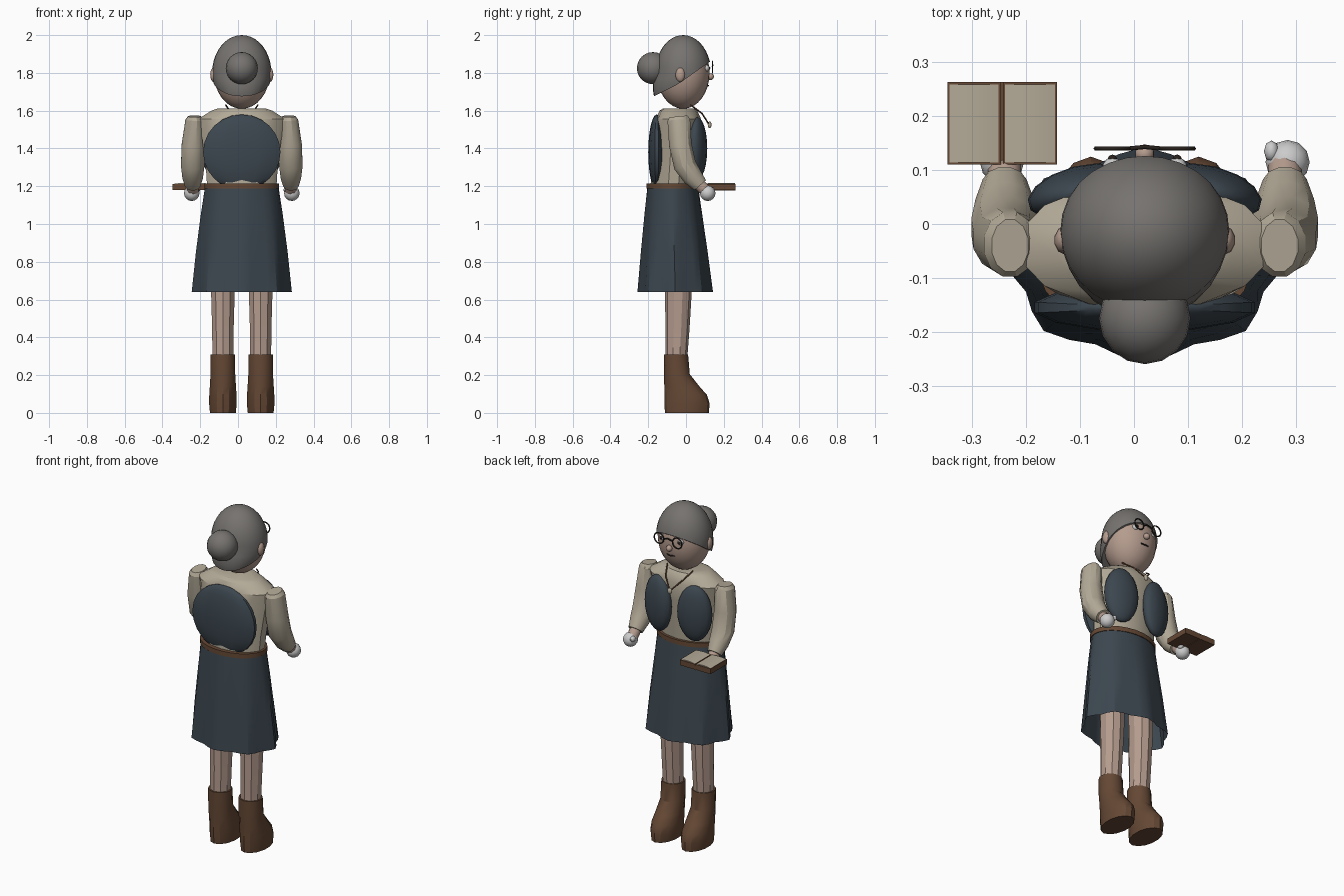
import bpy, bmesh, math
from mathutils import Vector, Matrix

if "Cube" in bpy.data.objects:
    bpy.data.objects.remove(bpy.data.objects["Cube"])

CX = 0.02  # body centre line


def mat(name, rgb):
    m = bpy.data.materials.new(name)
    m.diffuse_color = (*rgb, 1)
    m.use_nodes = True
    m.node_tree.nodes["Principled BSDF"].inputs["Base Color"].default_value = m.diffuse_color
    return m


SKIN = mat("skin", (0.46, 0.33, 0.27))
HAIR = mat("hair", (0.18, 0.17, 0.16))
NAVY = mat("navy_cloth", (0.045, 0.062, 0.078))
CREAM = mat("cream_cloth", (0.45, 0.40, 0.31))
BROWN = mat("leather", (0.13, 0.065, 0.035))
DARK = mat("dark", (0.02, 0.015, 0.012))


def finish(name, bm, material=None, angle=30):
    bmesh.ops.recalc_face_normals(bm, faces=bm.faces)
    me = bpy.data.meshes.new(name)
    bm.to_mesh(me)
    bm.free()
    ob = bpy.data.objects.new(name, me)
    bpy.context.collection.objects.link(ob)
    if material:
        me.materials.append(material)
    bpy.ops.object.select_all(action='DESELECT')
    ob.select_set(True)
    bpy.context.view_layer.objects.active = ob
    bpy.ops.object.shade_smooth_by_angle(angle=math.radians(angle))
    return ob


def ball_mesh(loc, r, seg, rings, rot=0):
    bm = bmesh.new()
    m = Matrix.Translation(loc) @ Matrix.Rotation(rot, 4, 'Z') @ Matrix.Diagonal((*r, 1))
    bmesh.ops.create_uvsphere(bm, u_segments=seg, v_segments=rings, radius=1, matrix=m)
    return bm


def ball(name, loc, r, material, seg=16, rings=10, rot=0, angle=50):
    r = r if isinstance(r, tuple) else (r, r, r)
    return finish(name, ball_mesh(loc, r, seg, rings, rot), material, angle)


def box(name, lo, hi, material):
    bm = bmesh.new()
    lo, hi = Vector(lo), Vector(hi)
    m = Matrix.Translation((lo + hi) / 2) @ Matrix.Diagonal((*(hi - lo), 1))
    bmesh.ops.create_cube(bm, size=1, matrix=m)
    return finish(name, bm, material)


def loft(name, rows, n, material, upright=True, caps=(True, True), wave=None, angle=30):
    """Skin elliptical rings given as (x, y, z, rx, ry), level or square to the path."""
    bm = bmesh.new()
    pts = [Vector(r[:3]) for r in rows]
    rings = []
    for i, (p, r) in enumerate(zip(pts, rows)):
        u, v = Vector((1, 0, 0)), Vector((0, 1, 0))
        if not upright:
            t = (pts[min(i + 1, len(pts) - 1)] - pts[max(i - 1, 0)]).normalized()
            ref = Vector((0, 0, 1)) if abs(t.x) > 0.9 else u
            u = (ref - t * t.dot(ref)).normalized()
            v = t.cross(u)
        ring = []
        for k in range(n):
            a = 2 * math.pi * (k + 0.5 * (wave is None)) / n
            s = 1 if wave is None else 1 - wave[i] * (1 - math.cos(8 * a)) / 2
            ring.append(bm.verts.new(p + u * r[3] * s * math.cos(a) + v * r[4] * s * math.sin(a)))
        rings.append(ring)
    for a, b in zip(rings, rings[1:]):
        for k in range(n):
            bm.faces.new((a[k], a[(k + 1) % n], b[(k + 1) % n], b[k]))
    for ring, on in zip((rings[0], rings[-1]), caps):
        if on:
            bm.faces.new(ring)
    return finish(name, bm, material, angle)


def rod(name, path, r, material, n=6):
    return loft(name, [(*p, r, r) for p in path], n, material, upright=False, angle=70)


def torus(name, loc, major, minor, material, n=20, m=6):
    bm = bmesh.new()
    g = []
    for i in range(n):
        a = 2 * math.pi * i / n
        row = []
        for j in range(m):
            b = 2 * math.pi * j / m
            q = major + minor * math.cos(b)
            row.append(bm.verts.new((loc[0] + q * math.cos(a), loc[1] + minor * math.sin(b),
                                     loc[2] + q * math.sin(a))))
        g.append(row)
    for i in range(n):
        for j in range(m):
            i2, j2 = (i + 1) % n, (j + 1) % m
            bm.faces.new((g[i][j], g[i2][j], g[i2][j2], g[i][j2]))
    return finish(name, bm, material, 70)


# head, face and bun
ball("head", (CX, -0.015, 1.8), (0.148, 0.14, 0.19), SKIN, 24, 16)
ball("hair_bun", (CX, -0.175, 1.825), 0.085, HAIR, 16, 12)
ball("nose", (CX, 0.13, 1.78), 0.018, SKIN, 10, 8)
rod("mouth", [(CX - 0.025, 0.113, 1.735), (CX, 0.118, 1.732), (CX + 0.025, 0.113, 1.735)], 0.004, DARK)

# hair cap cut along a slanted hairline, fuller at the nape
bm = ball_mesh((CX, -0.015, 1.8), (0.157, 0.148, 0.2), 28, 20)
bmesh.ops.bisect_plane(bm, geom=bm.verts[:] + bm.edges[:] + bm.faces[:], plane_co=(0, 0.13, 1.862),
                       plane_no=(0, -0.207, 0.29), clear_inner=True)
for v in bm.verts:
    if v.co.y < -0.03:
        back = min(1, (-0.03 - v.co.y) / 0.08)
        v.co.y -= 0.04 * back * max(0, min(1, (1.8 - v.co.z) / 0.13))
bmesh.ops.holes_fill(bm, edges=[e for e in bm.edges if e.is_boundary], sides=0)
finish("hair", bm, HAIR, 40)

# torso, belt and skirt with a wavy hem
loft("blouse", [(CX, -0.07, 1.15, 0.185, 0.122), (CX, -0.06, 1.3, 0.195, 0.12),
                (CX, -0.05, 1.45, 0.215, 0.122), (CX, -0.04, 1.555, 0.238, 0.12),
                (CX, -0.04, 1.6, 0.165, 0.1), (CX, -0.035, 1.612, 0.13, 0.085)], 14, CREAM)
loft("belt", [(CX, -0.07, 1.188, 0.2, 0.14), (CX, -0.07, 1.215, 0.2, 0.14)], 24, BROWN)
loft("skirt", [(CX, -0.057, 0.64, 0.265, 0.2), (CX, -0.062, 0.85, 0.243, 0.177),
               (CX, -0.067, 1.05, 0.217, 0.153), (CX, -0.07, 1.2, 0.194, 0.134)],
     32, NAVY, caps=(False, True), wave=(0.1, 0.07, 0.035, 0))

# waistcoat panels
ball("vest_back", (CX, -0.155, 1.38), (0.21, 0.045, 0.2), NAVY, 14, 12)

# paired parts
for s, side in ((-1, "left"), (1, "right")):
    ball(f"vest_front_{side}", (CX + s * 0.12, 0.06, 1.4), (0.1, 0.048, 0.165), NAVY, 14, 12, rot=-s * 0.25)
    ball(f"ear_{side}", (CX + s * 0.15, -0.03, 1.79), (0.018, 0.026, 0.038), SKIN, 10, 8)
    ex = CX + s * 0.06
    ball(f"eye_{side}", (ex, 0.106, 1.825), 0.018, None, 10, 8)
    ball(f"pupil_{side}", (ex, 0.12, 1.825), 0.009, DARK, 8, 6)
    torus(f"glasses_rim_{side}", (ex, 0.14, 1.83), 0.031, 0.004, DARK)
    rod(f"cord_{side}", [(CX + s * 0.085, 0.025, 1.63), (CX + s * 0.055, 0.085, 1.585), (CX, 0.123, 1.525)],
        0.004, BROWN)

    # sleeve, wrist and hand
    ax = CX + s * 0.26
    loft(f"sleeve_{side}", [(CX + s * 0.25, -0.04, 1.57, 0.035, 0.05), (CX + s * 0.25, -0.038, 1.55, 0.05, 0.062),
                            (CX + s * 0.258, -0.03, 1.42, 0.062, 0.062), (CX + s * 0.26, -0.005, 1.31, 0.064, 0.062),
                            (ax, 0.035, 1.25, 0.056, 0.055), (ax, 0.075, 1.205, 0.042, 0.042)],
         12, CREAM, upright=False)
    rod(f"wrist_{side}", [(ax, 0.06, 1.22), (ax, 0.105, 1.175)], 0.032, SKIN, 10)
    ball(f"hand_{side}", (CX + s * 0.265, 0.115, 1.163), 0.041, None, 12, 8)
    ball(f"thumb_{side}", (CX + s * 0.235, 0.135, 1.18), (0.014, 0.02, 0.016), None, 8, 6)

    # leg and boot
    lx = CX + s * 0.1
    loft(f"leg_{side}", [(lx, -0.052, 0.28, 0.058, 0.058), (lx, -0.045, 0.45, 0.06, 0.064),
                         (lx, -0.04, 0.65, 0.066, 0.071), (lx, -0.04, 0.9, 0.07, 0.075)], 10, SKIN)
    loft(f"boot_{side}", [(lx, 0.005, 0, 0.07, 0.116), (lx, 0.005, 0.05, 0.075, 0.12),
                          (lx, -0.002, 0.095, 0.074, 0.113), (lx, -0.022, 0.14, 0.071, 0.093),
                          (lx, -0.048, 0.205, 0.067, 0.068), (lx, -0.053, 0.31, 0.066, 0.064)], 14, BROWN)

rod("glasses_bridge", [(CX - 0.03, 0.14, 1.835), (CX, 0.143, 1.842), (CX + 0.03, 0.14, 1.835)], 0.004, DARK)
ball("pendant", (CX, 0.125, 1.525), (0.014, 0.01, 0.018), CREAM, 10, 8)

# open book resting in the left hand
for x0, x1, side in ((-0.346, -0.247, "left"), (-0.243, -0.143, "right")):
    box(f"book_cover_{side}", (x0, 0.11, 1.18), (x1, 0.263, 1.212), BROWN)
    xm, w = (x0 + x1) / 2, (x1 - x0) / 2 - 0.004
    bm = bmesh.new()
    arc = [(xm + w * t, 1.212 + 0.005 * (1 - t * t)) for t in (-1, -0.6, -0.2, 0.2, 0.6, 1)]
    rows = [[bm.verts.new((x, y, z)) for x, z in arc] for y in (0.114, 0.259)]
    for k in range(5):
        bm.faces.new((rows[0][k], rows[0][k + 1], rows[1][k + 1], rows[1][k]))
    for row in rows:
        bm.faces.new(row)
    bm.faces.new((rows[0][0], rows[0][-1], rows[1][-1], rows[1][0]))
    finish(f"book_pages_{side}", bm, CREAM)
box("book_spine", (-0.25, 0.11, 1.177), (-0.24, 0.263, 1.205), BROWN)
